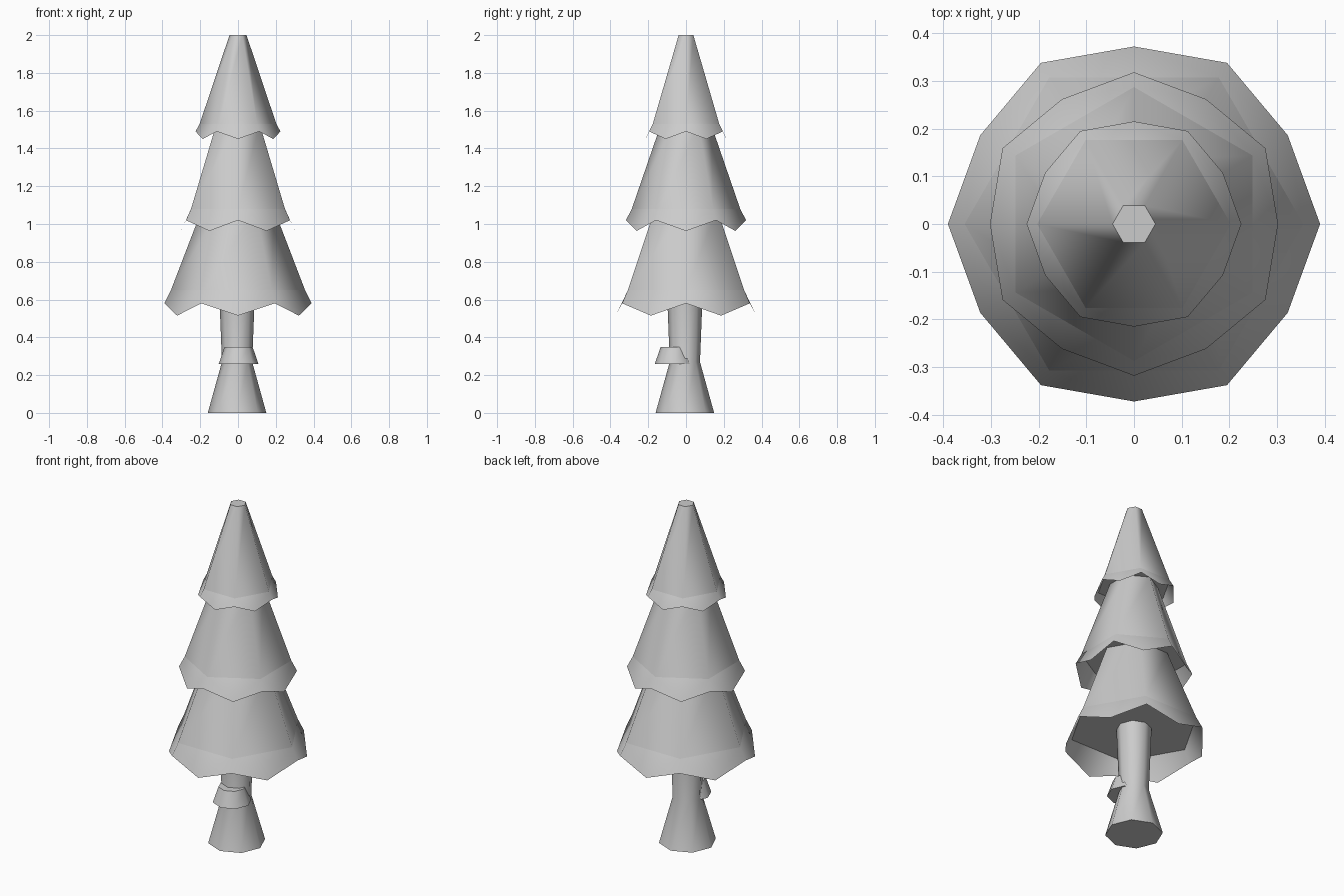
import bpy, bmesh
from math import cos, sin, pi, radians

cube = bpy.data.objects.get("Cube")
if cube:
    bpy.data.objects.remove(cube)

grey = bpy.data.materials.new("plain grey")
grey.use_nodes = True
colour = (0.6, 0.6, 0.6, 1)
grey.diffuse_color = colour
grey.node_tree.nodes["Principled BSDF"].inputs["Base Color"].default_value = colour


def ring(bm, sides, radius, z, turn=0.0, centre=(0, 0)):
    return [bm.verts.new((centre[0] + radius * cos(turn + 2 * pi * i / sides),
                          centre[1] + radius * sin(turn + 2 * pi * i / sides), z))
            for i in range(sides)]


def bridge(bm, low, high):
    n = len(low)
    for i in range(n):
        j = (i + 1) % n
        bm.faces.new((low[i], low[j], high[j], high[i]))


def finish(bm, name):
    mesh = bpy.data.meshes.new(name)
    bm.to_mesh(mesh)
    bm.free()
    mesh.materials.append(grey)
    obj = bpy.data.objects.new(name, mesh)
    bpy.context.collection.objects.link(obj)
    bpy.ops.object.select_all(action='DESELECT')
    obj.select_set(True)
    bpy.context.view_layer.objects.active = obj
    bpy.ops.object.shade_smooth_by_angle(angle=radians(62))


def lathe(name, profile, sides, centre):
    """Closed, faceted solid from (radius, height) pairs, bottom to top."""
    bm = bmesh.new()
    rings = [ring(bm, sides, r, z, 0, centre) for r, z in profile]
    for low, high in zip(rings, rings[1:]):
        bridge(bm, low, high)
    bm.faces.new(rings[0][::-1])
    bm.faces.new(rings[-1])
    finish(bm, name)


def tier(name, turn, top, waist, corner, dip):
    """Six-sided cone with a thin flared skirt; each argument is (radius, height)."""
    bm = bmesh.new()
    high, mid, tips = (ring(bm, 6, r, z, turn) for r, z in (top, waist, corner))
    dips = ring(bm, 6, *dip, turn + pi / 6)
    bridge(bm, mid, high)
    bm.faces.new(high)
    bm.faces.new(mid[::-1])
    for i in range(6):
        j = (i + 1) % 6
        bm.faces.new((mid[i], tips[i], dips[i]))
        bm.faces.new((mid[i], dips[i], mid[j]))
        bm.faces.new((mid[j], dips[i], tips[j]))
    finish(bm, name)


# Trunk and the small shelf growing from its front
lathe("trunk", [(0.155, 0), (0.08, 0.27), (0.095, 0.65)], 8, (-0.005, -0.006))
lathe("trunk_shelf", [(0.105, 0.26), (0.074, 0.35)], 8, (0.003, -0.06))

# Foliage, each tier turned half a side from the next
tier("lower_foliage", 0, (0.19, 1.08), (0.355, 0.65), (0.39, 0.58), (0.372, 0.515))
tier("middle_foliage", pi / 6, (0.132, 1.53), (0.287, 1.08), (0.318, 1.02), (0.302, 0.963))
tier("upper_foliage", 0, (0.045, 2.0), (0.203, 1.53), (0.225, 1.49), (0.215, 1.45))
